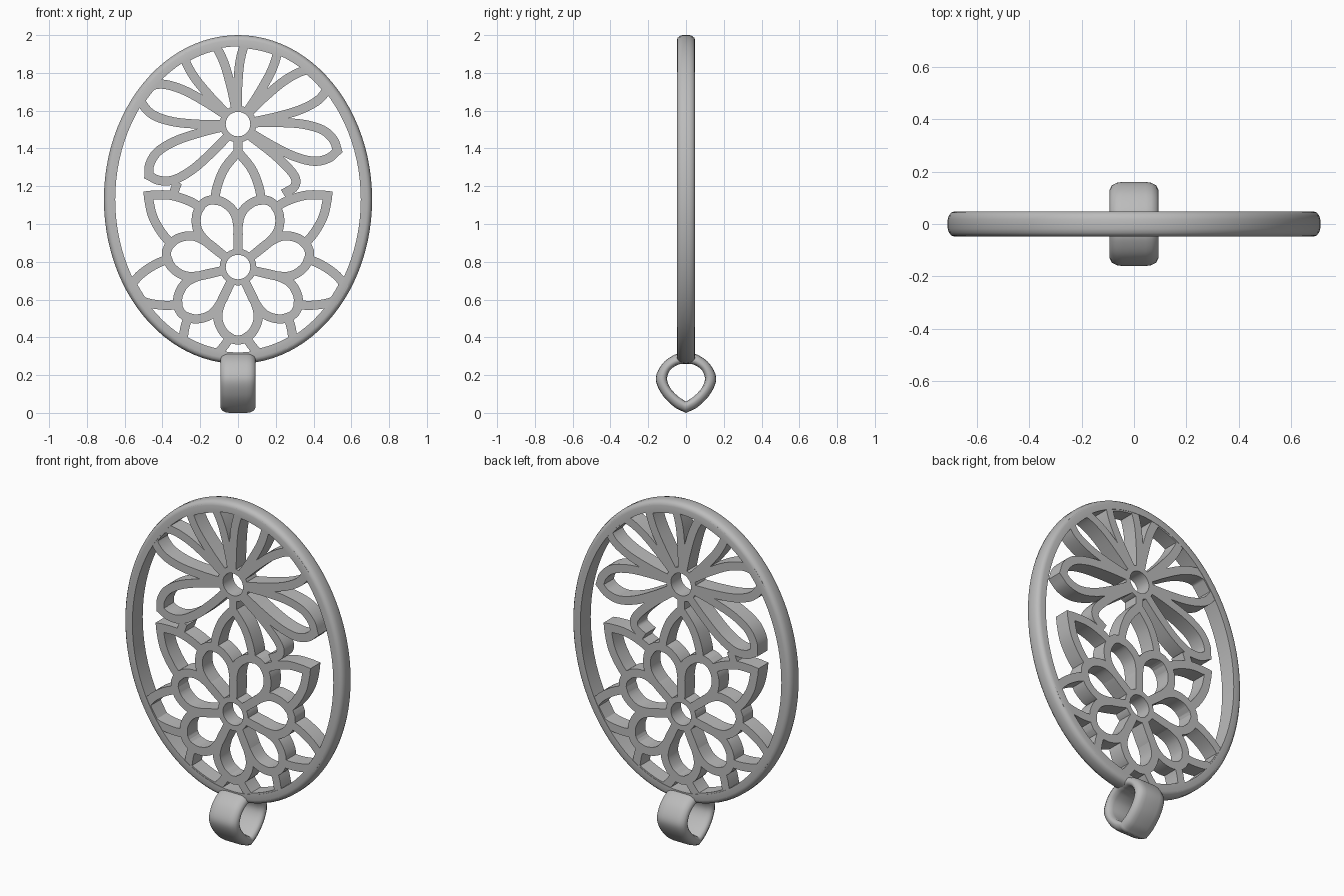
import bpy, bmesh, math
from mathutils import Vector

cube = bpy.data.objects.get("Cube")
if cube:
    bpy.data.objects.remove(cube, do_unlink=True)

metal = bpy.data.materials.new("grey_metal")
metal.use_nodes = True
GREY = (0.5, 0.5, 0.5, 1)
metal.diffuse_color = GREY
metal.node_tree.nodes["Principled BSDF"].inputs["Base Color"].default_value = GREY

OVAL_Z = 1.13                  # centre height of the oval frame
OUTER = Vector((0.71, 0.87))   # outer half axes of the frame
LIMIT = Vector((0.668, 0.825)) # openwork ends inside the frame here
DEPTH = 0.046                  # half thickness of the openwork
STROKE = 0.048                 # width of the openwork bars


def smooth(points, steps=6):
    """Catmull-Rom curve through 2D points."""
    p = [Vector(q) for q in points]
    p = [2 * p[0] - p[1]] + p + [2 * p[-1] - p[-2]]
    out = []
    for a, b, c, d in zip(p, p[1:], p[2:], p[3:]):
        for k in range(steps):
            t = k / steps
            out.append(0.5 * (2 * b + (c - a) * t + (2 * a - 5 * b + 4 * c - d) * t * t
                              + (3 * b - a - 3 * c + d) * t ** 3))
    return out + [p[-2]]


def loft(bm, rows, closed):
    """Skin closed cross-sections, joining or capping the ends."""
    grid = [[bm.verts.new(co) for co in row] for row in rows]
    n = len(grid[0])
    pairs = list(zip(grid, grid[1:]))
    if closed:
        pairs.append((grid[-1], grid[0]))
    else:
        bm.faces.new(grid[0])
        bm.faces.new(grid[-1][::-1])
    for a, b in pairs:
        for i in range(n):
            j = (i + 1) % n
            bm.faces.new((a[i], b[i], b[j], a[j]))


def finish(bm, name, angle):
    """Turn a bmesh into a shaded object."""
    bmesh.ops.recalc_face_normals(bm, faces=bm.faces)
    mesh = bpy.data.meshes.new(name)
    bm.to_mesh(mesh)
    bm.free()
    mesh.materials.append(metal)
    obj = bpy.data.objects.new(name, mesh)
    bpy.context.collection.objects.link(obj)
    bpy.ops.object.select_all(action="DESELECT")
    obj.select_set(True)
    bpy.context.view_layer.objects.active = obj
    bpy.ops.object.shade_smooth_by_angle(angle=math.radians(angle))
    return obj


def clamp(p):
    """Keep a point inside the frame."""
    q = Vector((p.x / LIMIT.x, (p.y - OVAL_Z) / LIMIT.y))
    if q.length > 1:
        q.normalize()
    return Vector((q.x * LIMIT.x, q.y * LIMIT.y + OVAL_Z))


def bar(bm, path, closed=False, width=STROKE):
    """Flat bar of rectangular section along a path in the xz plane."""
    path = [clamp(p) for p in path]
    n = len(path)
    rows = []
    for i, p in enumerate(path):
        before = path[i - 1] if closed or i else p
        after = path[(i + 1) % n] if closed or i < n - 1 else p
        along = (after - before).normalized()
        step = (after - p) if after != p else (p - before)
        mitre = min(1 / max(abs(along.dot(step.normalized())), 0.1), 1.3)
        side = Vector((-along.y, along.x)) * width / 2 * mitre
        a, b = p + side, p - side
        rows.append([(a.x, -DEPTH, a.y), (b.x, -DEPTH, b.y),
                     (b.x, DEPTH, b.y), (a.x, DEPTH, a.y)])
    loft(bm, rows, closed)


def petal(bm, centre, degrees, profile):
    """Petal outline: half profile of (radius, half width), mirrored."""
    half = smooth(profile)
    full = half + [Vector((p.x, -p.y)) for p in half[-2::-1]]
    a = math.radians(degrees)
    out, across = Vector((math.cos(a), math.sin(a))), Vector((-math.sin(a), math.cos(a)))
    bar(bm, [centre + out * p.x + across * p.y for p in full])


def hub(bm, centre):
    """Round eye in the middle of a flower."""
    turn = [math.tau * i / 40 for i in range(40)]
    bar(bm, [centre + 0.081 * Vector((math.cos(t), math.sin(t))) for t in turn], True, 0.032)


# Oval frame: flat inside, rounded outside
section = [(0.06, -0.048), (0.027, -0.048), (0.014, -0.044), (0.005, -0.034), (0, -0.018)]
section += [(o, -y) for o, y in reversed(section)]
bm = bmesh.new()
rows = []
for i in range(96):
    t = math.tau * i / 96
    rows.append([((OUTER.x - o) * math.cos(t), y, OVAL_Z + (OUTER.y - o) * math.sin(t))
                 for o, y in section])
loft(bm, rows, True)
finish(bm, "oval_frame", 40)

# Upper flower: long petals, the lowest ones hidden behind the lower flower
top = Vector((0, 1.529))
long_petal = [(0.085, 0.03), (0.2, 0.062), (0.33, 0.088), (0.44, 0.086), (0.51, 0.05), (0.545, 0)]
bm = bmesh.new()
hub(bm, top)
for degrees in (-15, 28, 73, 118, 163, 210):
    petal(bm, top, degrees, long_petal)
finish(bm, "upper_flower", 30)

# Lower flower: seven round petals with seven pointed petals between them
low = Vector((0, 0.772))
round_petal = [(0.085, 0.041), (0.19, 0.091), (0.27, 0.107), (0.34, 0.08), (0.378, 0.035), (0.387, 0)]
pointed_petal = [(0.33, 0.125), (0.42, 0.112), (0.52, 0.072), (0.61, 0)]
bm = bmesh.new()
hub(bm, low)
for i in range(7):
    petal(bm, low, -90 + i * 360 / 7, round_petal)
    petal(bm, low, 90 + i * 360 / 7, pointed_petal)
finish(bm, "lower_flower", 30)

# Short bars joining the two flowers
bm = bmesh.new()
bar(bm, [Vector((0, 1.44)), Vector((0, 1.37))])
bar(bm, smooth([(0.06, 1.47), (0.2, 1.36), (0.295, 1.26), (0.3, 1.2), (0.24, 1.16)]))
bar(bm, [Vector((-0.32, 1.22)), Vector((-0.35, 1.14))])
finish(bm, "flower_links", 30)

# Hanging loop: teardrop band with rounded edges
outer = smooth([(0, 0), (0.06, 0.03), (0.125, 0.095), (0.16, 0.18), (0.125, 0.26), (0.06, 0.308), (0, 0.32)])
inner = smooth([(0, 0.06), (0.045, 0.09), (0.085, 0.135), (0.1, 0.18), (0.085, 0.225), (0.045, 0.254), (0, 0.262)])
band = [(0.06, 0), (0.083, 0.08), (0.093, 0.3), (0.093, 0.5), (0.085, 0.78), (0.066, 0.95), (0.045, 1)]
band += [(-x, f) for x, f in reversed(band)]
pairs = list(zip(inner, outer))
flip = [(Vector((-a.x, a.y)), Vector((-b.x, b.y))) for a, b in pairs[-2:0:-1]]
bm = bmesh.new()
rows = []
for a, b in pairs + flip:
    rows.append([(x, a.lerp(b, f).x, a.lerp(b, f).y) for x, f in band])
loft(bm, rows, True)
finish(bm, "hanging_loop", 50)
